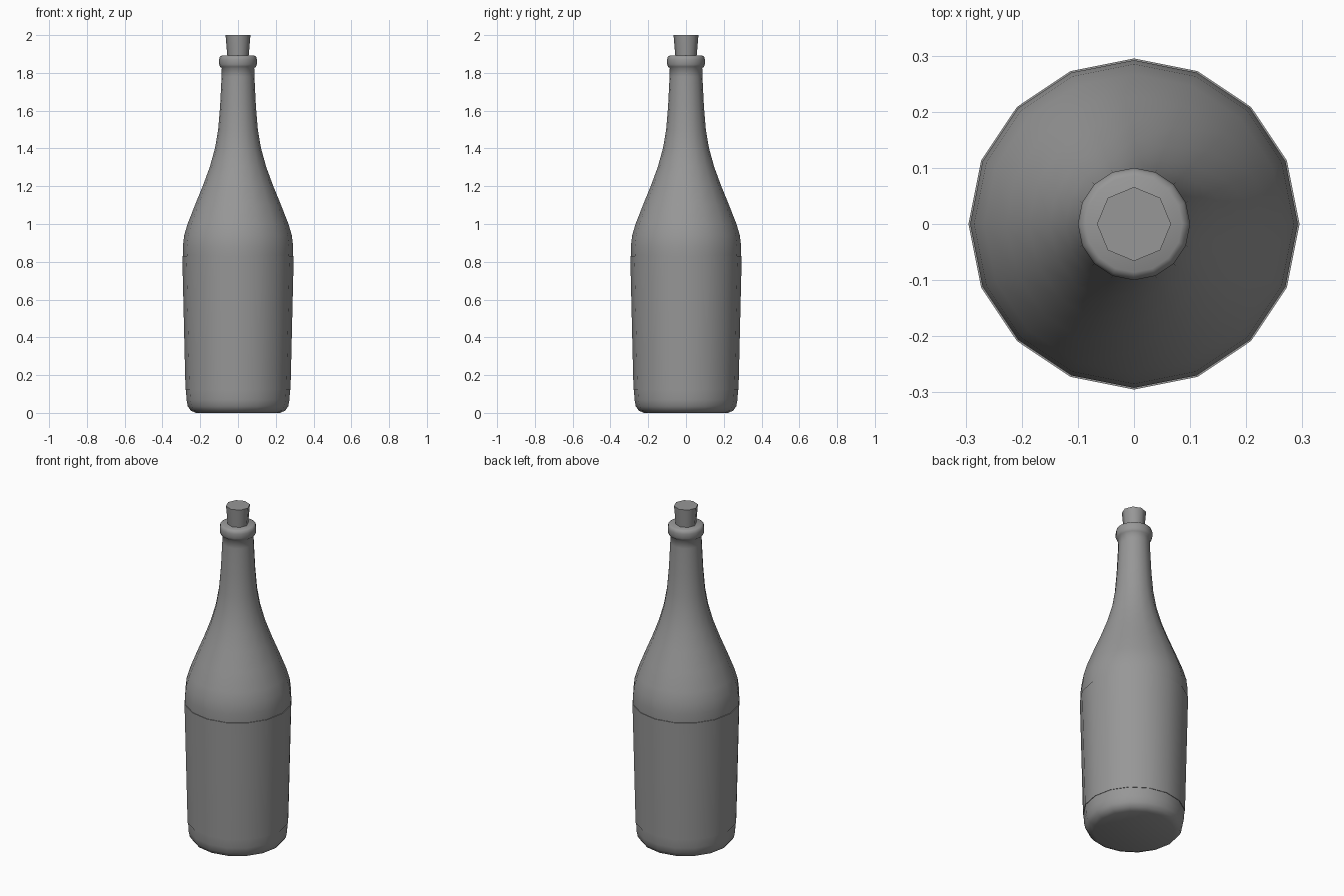
import bpy, bmesh
from math import cos, sin, tau, radians

if "Cube" in bpy.data.objects:
    bpy.data.objects.remove(bpy.data.objects["Cube"])

grey = bpy.data.materials.new("dark_grey")
grey.diffuse_color = (0.31, 0.31, 0.31, 1)
grey.use_nodes = True
grey.node_tree.nodes["Principled BSDF"].inputs["Base Color"].default_value = grey.diffuse_color


def lathe(name, profile, sides, cap_bottom=True, cap_top=True, angle=50):
    """Revolve (radius, z) points around the z axis."""
    bm = bmesh.new()
    rings = [[bm.verts.new((r * cos(tau * i / sides), r * sin(tau * i / sides), z))
              for i in range(sides)] for r, z in profile]
    for a, b in zip(rings, rings[1:]):
        for i in range(sides):
            j = (i + 1) % sides
            bm.faces.new((a[i], a[j], b[j], b[i]))
    if cap_bottom:
        bm.faces.new(rings[0][::-1])
    if cap_top:
        bm.faces.new(rings[-1])
    mesh = bpy.data.meshes.new(name)
    bm.to_mesh(mesh)
    bm.free()
    mesh.materials.append(grey)
    obj = bpy.data.objects.new(name, mesh)
    bpy.context.collection.objects.link(obj)
    bpy.ops.object.select_all(action='DESELECT')
    obj.select_set(True)
    bpy.context.view_layer.objects.active = obj
    bpy.ops.object.shade_smooth_by_angle(angle=radians(angle))
    return obj


# Glass body: rounded base, slightly flared sides, long shoulder, neck and lip
lathe("bottle", [
    (0.222, 0.0), (0.25, 0.012), (0.266, 0.035), (0.273, 0.07), (0.275, 0.12),
    (0.291, 0.83), (0.292, 0.88), (0.285, 0.94), (0.267, 1.0), (0.228, 1.1),
    (0.187, 1.2), (0.15, 1.3), (0.122, 1.4), (0.105, 1.5), (0.095, 1.62),
    (0.087, 1.78), (0.086, 1.825), (0.094, 1.832), (0.1, 1.845), (0.1, 1.872),
    (0.096, 1.886), (0.086, 1.892)], 16)

# Label wrapped around the body, with thin rims meeting the glass
lathe("label", [(0.27, 0.12), (0.278, 0.12), (0.295, 0.83), (0.286, 0.83)],
      16, False, False)

# Tapered eight-sided cork
lathe("cork", [(0.054, 1.86), (0.066, 2.0)], 8)
